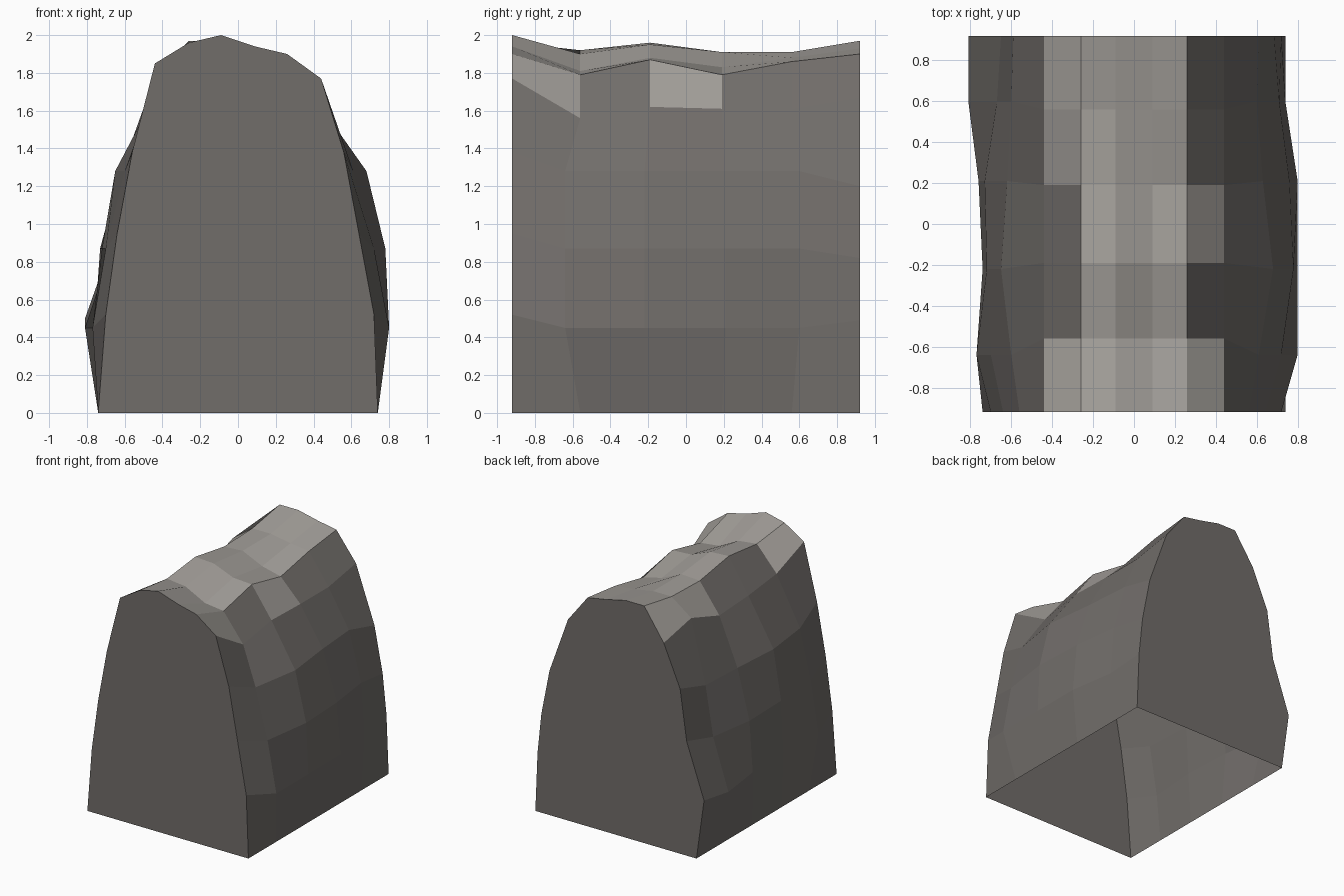
import bpy
import bmesh

default = bpy.data.objects.get("Cube")
if default:
    bpy.data.objects.remove(default, do_unlink=True)


def make_material(name, color):
    mat = bpy.data.materials.new(name)
    mat.use_nodes = True
    mat.diffuse_color = (*color, 1)
    mat.node_tree.nodes["Principled BSDF"].inputs["Base Color"].default_value = (*color, 1)
    return mat


dark_stone = make_material("dark stone", (0.165, 0.153, 0.143))
pale_stone = make_material("pale stone", (0.37, 0.35, 0.325))

# Stations along the length, spreading slightly where the walls bulge
END = 0.92
crest_y = [-END, -0.56, -0.19, 0.19, 0.56, END]
wall_y = [-END, -0.64, -0.22, 0.21, 0.6, END]

# Crest heights, one row per station, running from -x to +x
crest_x = [-0.44, -0.26, -0.09, 0.09, 0.26, 0.44]
crest_z = [
    [1.85, 1.96, 2.0, 1.94, 1.90, 1.77],
    [1.72, 1.92, 1.90, 1.81, 1.79, 1.56],
    [1.68, 1.96, 1.95, 1.88, 1.87, 1.62],
    [1.66, 1.90, 1.91, 1.83, 1.79, 1.61],
    [1.78, 1.91, 1.91, 1.88, 1.86, 1.61],
    [1.71, 1.97, 1.97, 1.93, 1.90, 1.67],
]

# Wall bulge at three courses (low, middle, high), one value per station
wall_pos = [
    [0.72, 0.80, 0.80, 0.80, 0.74, 0.72],
    [0.64, 0.72, 0.78, 0.76, 0.71, 0.685],
    [0.56, 0.61, 0.68, 0.63, 0.60, 0.61],
]
wall_neg = [
    [0.70, 0.77, 0.74, 0.76, 0.81, 0.81],
    [0.64, 0.70, 0.72, 0.73, 0.67, 0.65],
    [0.56, 0.60, 0.65, 0.62, 0.60, 0.59],
]
course_z = [0.45, 0.87, 1.28]
front_z = [0.52, 0.95, 1.38]
back_z_pos = [0.49, 0.82, 1.2]
back_z_neg = [0.5, 0.95, 1.37]
BASE = 0.74


def wall(side, station):
    """Wall points from the ground upward."""
    table = wall_pos if side > 0 else wall_neg
    heights = course_z
    if station == 0:
        heights = front_z
    elif station == 5:
        heights = back_z_pos if side > 0 else back_z_neg
    points = [(side * BASE, crest_y[station], 0)]
    for row, z in zip(table, heights):
        points.append((side * row[station], wall_y[station], z))
    return points


# Ridge shell: rings bridged along the length, capped at both ends, open below
bm = bmesh.new()
rings = []
for i, y in enumerate(crest_y):
    crest = [(x, y, z) for x, z in zip(crest_x, crest_z[i])]
    ring = wall(-1, i) + crest + wall(1, i)[::-1]
    rings.append([bm.verts.new(p) for p in ring])

# Pale patches on the crest
first = 4
pale_edges = {0: {0, 3, 4}, 4: {0, 2}}
for row in range(len(rings) - 1):
    a, b = rings[row], rings[row + 1]
    for j in range(len(a) - 1):
        face = bm.faces.new((a[j], a[j + 1], b[j + 1], b[j]))
        col = j - first
        if 0 <= col <= 4 and row in pale_edges.get(col, range(5)):
            face.material_index = 1
bm.faces.new(rings[0][::-1])
bm.faces.new(rings[-1])
bmesh.ops.recalc_face_normals(bm, faces=bm.faces[:])
if max(bm.faces, key=lambda f: f.calc_center_median().z).normal.z < 0:
    bmesh.ops.reverse_faces(bm, faces=bm.faces[:])

mesh = bpy.data.meshes.new("rock_ridge")
bm.to_mesh(mesh)
bm.free()
mesh.materials.append(dark_stone)
mesh.materials.append(pale_stone)
rock = bpy.data.objects.new("rock_ridge", mesh)
bpy.context.collection.objects.link(rock)
